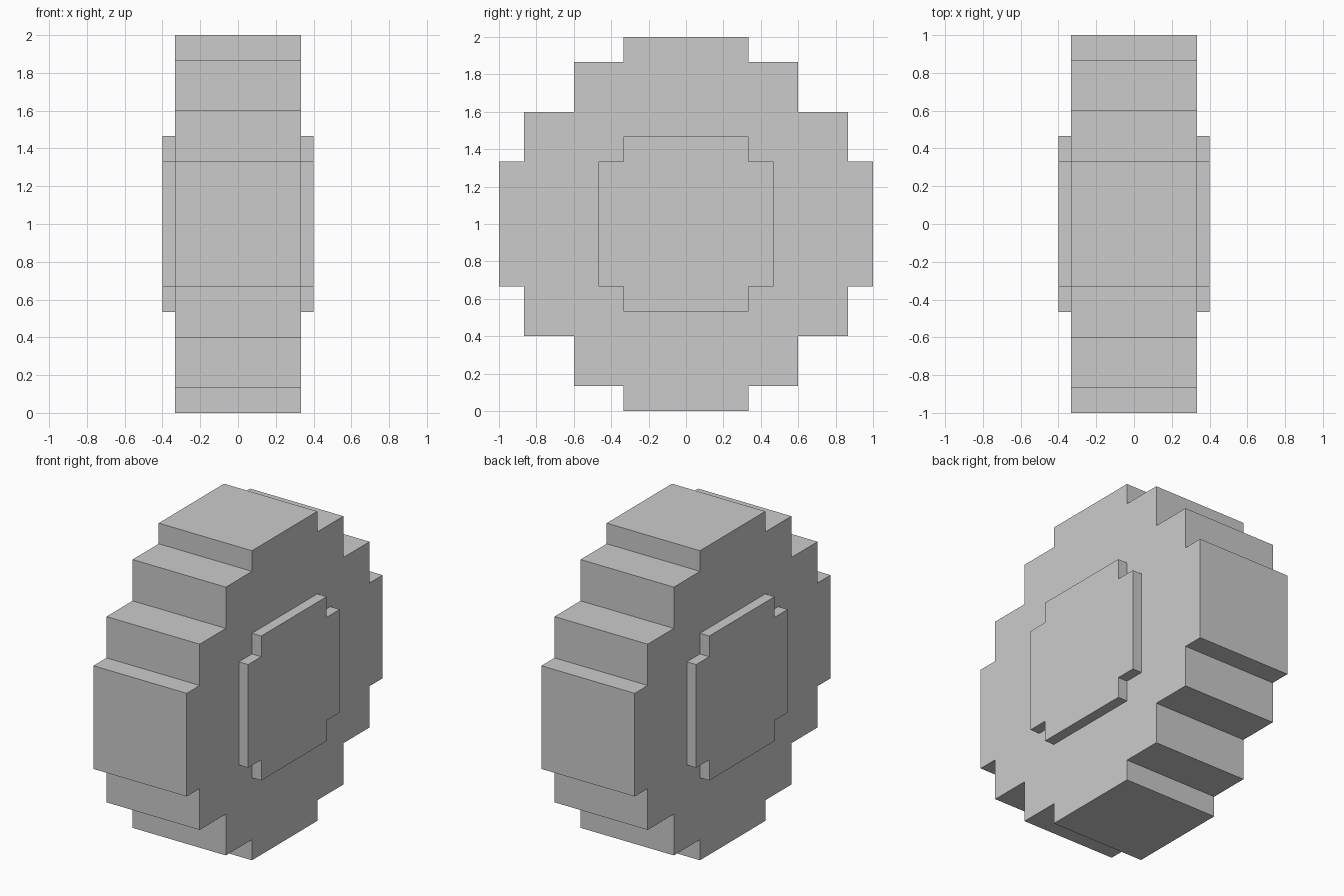
import bpy, bmesh
from mathutils import Vector

if "Cube" in bpy.data.objects:
    bpy.data.objects.remove(bpy.data.objects["Cube"])

U = 2 / 30  # one block unit


def stepped_outline(corner):
    """Mirror one quadrant's stepped points (y, z) into a full closed outline."""
    right = corner + [(y, -z) for y, z in reversed(corner)]
    return right + [(-y, -z) for y, z in right]


def extrude_x(name, corner, x0, x1):
    """Solid with a stepped outline in the YZ plane, running from x0 to x1."""
    bm = bmesh.new()
    verts = [bm.verts.new((x0 * U, y * U, 1 + z * U)) for y, z in stepped_outline(corner)]
    face = bm.faces.new(verts)
    ext = bmesh.ops.extrude_face_region(bm, geom=[face], use_keep_orig=True)
    moved = [g for g in ext["geom"] if isinstance(g, bmesh.types.BMVert)]
    bmesh.ops.translate(bm, vec=Vector(((x1 - x0) * U, 0, 0)), verts=moved)
    bmesh.ops.recalc_face_normals(bm, faces=bm.faces)
    mesh = bpy.data.meshes.new(name)
    bm.to_mesh(mesh)
    bm.free()
    obj = bpy.data.objects.new(name, mesh)
    bpy.context.collection.objects.link(obj)
    return obj


# Tyre: four steps per quadrant
extrude_x("tyre", [(5, 15), (5, 13), (9, 13), (9, 9), (13, 9), (13, 5), (15, 5)], -5, 5)

# Raised hub plate on each side
hub = [(5, 7), (5, 5), (7, 5)]
extrude_x("hub_right", hub, 5, 6)
extrude_x("hub_left", hub, -6, -5)
